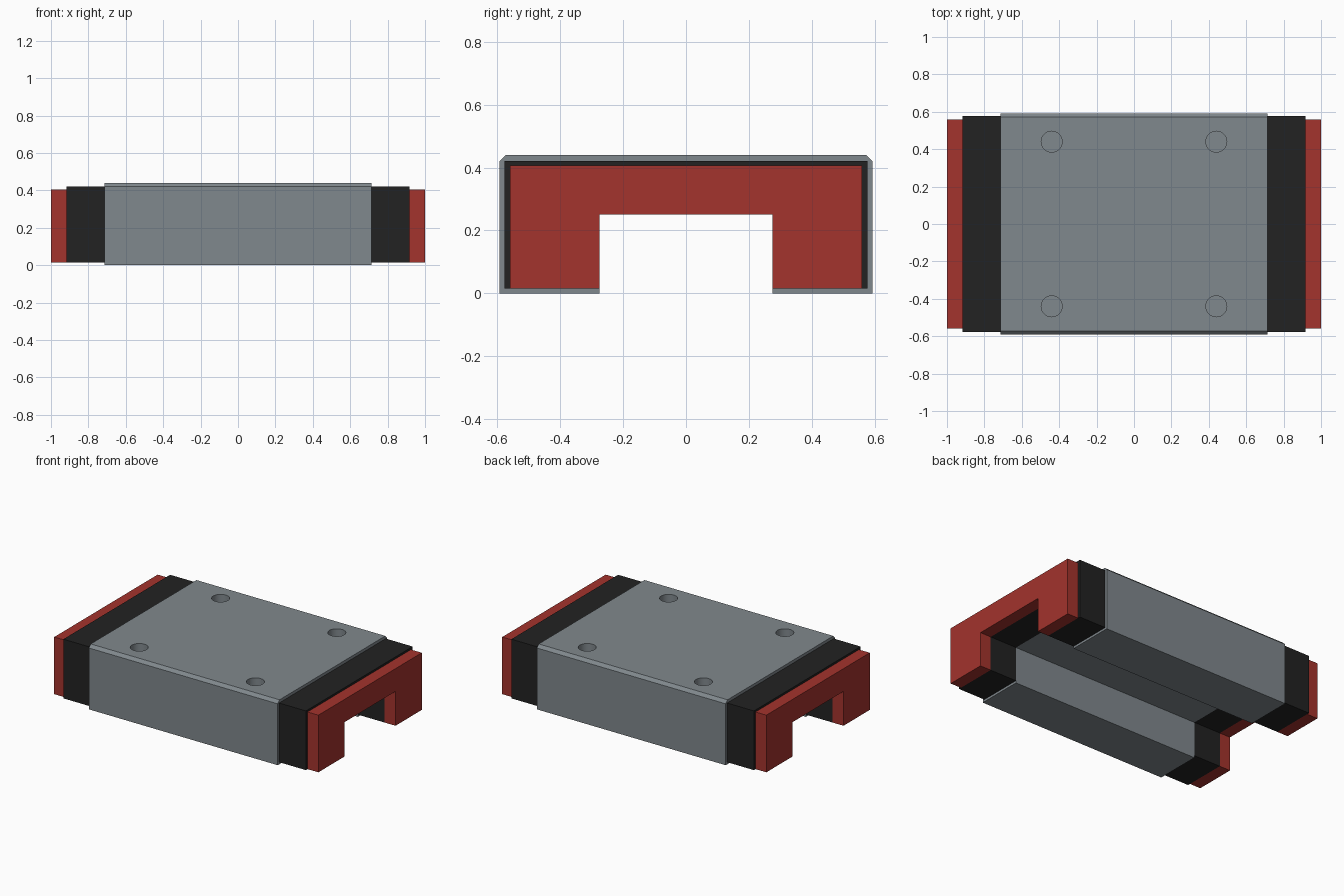
import bpy
import bmesh

if "Cube" in bpy.data.objects:
    bpy.data.objects.remove(bpy.data.objects["Cube"], do_unlink=True)


def material(name, rgb):
    m = bpy.data.materials.new(name)
    m.use_nodes = True
    colour = (*rgb, 1)
    m.diffuse_color = colour
    m.node_tree.nodes["Principled BSDF"].inputs["Base Color"].default_value = colour
    return m


steel = material("steel grey", (0.216, 0.246, 0.266))
black = material("black plastic", (0.016, 0.016, 0.016))
red = material("red plastic", (0.367, 0.033, 0.026))

SLOT_HALF, SLOT_TOP = 0.275, 0.25


def channel(name, x0, x1, half, bottom, top, mat, chamfer=0):
    """Inverted U section extruded along x."""
    side = [(SLOT_HALF, SLOT_TOP), (SLOT_HALF, bottom), (half, bottom)]
    if chamfer:
        side += [(half, top - chamfer), (half - chamfer, top)]
    else:
        side += [(half, top)]
    profile = side + [(-y, z) for y, z in reversed(side)]
    bm = bmesh.new()
    face = bm.faces.new([bm.verts.new((x0, y, z)) for y, z in profile])
    ext = bmesh.ops.extrude_face_region(bm, geom=[face])
    moved = [v for v in ext["geom"] if isinstance(v, bmesh.types.BMVert)]
    bmesh.ops.translate(bm, verts=moved, vec=(x1 - x0, 0, 0))
    bmesh.ops.recalc_face_normals(bm, faces=bm.faces)
    mesh = bpy.data.meshes.new(name)
    bm.to_mesh(mesh)
    bm.free()
    mesh.materials.append(mat)
    obj = bpy.data.objects.new(name, mesh)
    bpy.context.collection.objects.link(obj)
    return obj


# Carriage block with chamfered top edges
block = channel("carriage_block", -0.715, 0.715, 0.592, 0, 0.44, steel, 0.02)

# Blind mounting holes
cutters = []
for x in (-0.44, 0.44):
    for y in (-0.44, 0.44):
        bpy.ops.mesh.primitive_cylinder_add(
            vertices=48, radius=0.056, depth=0.3, location=(x, y, 0.44))
        cutter = bpy.context.object
        cutter.name = "hole_cutter"
        cutter.data.materials.append(steel)
        mod = block.modifiers.new("mounting_hole", 'BOOLEAN')
        mod.operation = 'DIFFERENCE'
        mod.solver = 'EXACT'
        mod.object = cutter
        cutters.append(cutter)

bpy.ops.object.select_all(action='DESELECT')
block.select_set(True)
bpy.context.view_layer.objects.active = block
for mod in list(block.modifiers):
    bpy.ops.object.modifier_apply(modifier=mod.name)
bpy.ops.object.shade_smooth_by_angle()
for cutter in cutters:
    bpy.data.objects.remove(cutter, do_unlink=True)

# End caps and end seals on both ends
for label, s in (("left", 1), ("right", -1)):
    channel(label + "_end_cap", s * 0.715, s * 0.918, 0.577, 0.015, 0.42, black)
    channel(label + "_end_seal", s * 0.918, s * 1.0, 0.559, 0.015, 0.406, red)
